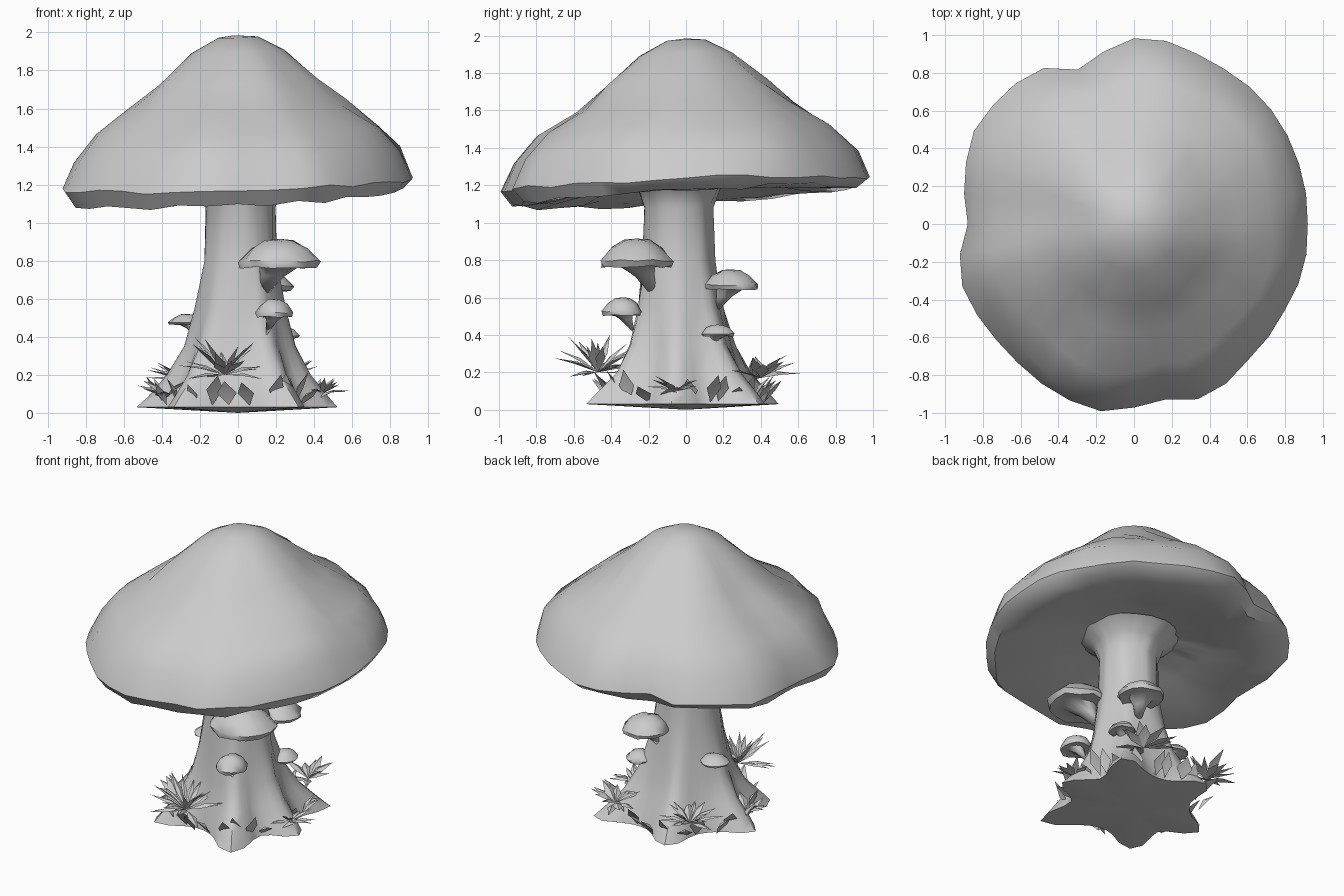
import bpy, bmesh, math, random
from mathutils import Vector

if "Cube" in bpy.data.objects:
    bpy.data.objects.remove(bpy.data.objects["Cube"])

random.seed(7)
grey = bpy.data.materials.new("plain_grey")
grey.diffuse_color = (0.6, 0.6, 0.6, 1)
grey.use_nodes = True
grey.node_tree.nodes["Principled BSDF"].inputs["Base Color"].default_value = grey.diffuse_color


def finish(name, bm, angle):
    """Turn a bmesh into a named, shaded object."""
    bmesh.ops.recalc_face_normals(bm, faces=bm.faces)
    me = bpy.data.meshes.new(name)
    bm.to_mesh(me)
    bm.free()
    me.materials.append(grey)
    ob = bpy.data.objects.new(name, me)
    bpy.context.collection.objects.link(ob)
    bpy.ops.object.select_all(action='DESELECT')
    ob.select_set(True)
    bpy.context.view_layer.objects.active = ob
    bpy.ops.object.shade_smooth_by_angle(angle=math.radians(angle))
    return ob


def loft(name, rings, start, end, angle=50):
    """Skin closed rings of points, closing both ends to a point."""
    bm = bmesh.new()
    vr = [[bm.verts.new(p) for p in ring] for ring in rings]
    n = len(vr[0])
    for a, b in zip(vr, vr[1:]):
        for i in range(n):
            j = (i + 1) % n
            bm.faces.new((a[i], a[j], b[j], b[i]))
    for ring, tip in ((vr[0], start), (vr[-1], end)):
        t = bm.verts.new(tip)
        for i in range(n):
            bm.faces.new((ring[i], ring[(i + 1) % n], t))
    return finish(name, bm, angle)


# ---- cap: uneven outline, bell profile, shallow hollow underneath
OUTLINE = [(0, .92), (20, .93), (45, .95), (65, .95), (87, 1.0), (110, .87), (122, .97),
           (150, .98), (180, .88), (196, .97), (225, .95), (259, 1.01), (279, .94),
           (293, 1.0), (310, .94), (330, .92), (345, .93), (360, .92)]


def outline(deg):
    for (a, ra), (b, rb) in zip(OUTLINE, OUTLINE[1:]):
        if a <= deg <= b:
            return ra + (rb - ra) * (deg - a) / (b - a)


PROFILE = [(.11, 1.975), (.26, 1.9), (.45, 1.74), (.6, 1.62), (.8, 1.49), (.93, 1.36),
           (1, 1.205), (.94, 1.14), (.75, 1.15), (.5, 1.2), (.32, 1.24)]
SEG = 36
rings = []
for k, (f, z) in enumerate(PROFILE):
    ring = []
    for i in range(SEG):
        deg = i * 360 / SEG
        a = math.radians(deg)
        r = f * (.95 + (outline(deg) - .95) * f)
        if 1 < k < 6:
            r += .012 * math.sin(5 * a + k) + random.uniform(-.01, .01)
        x, y = r * math.cos(a), r * math.sin(a)
        tilt = (.035 * x + .035 * y) if k < 7 else (.04 * x + .055 * y)
        dz = random.uniform(-.013, .013) if k > 1 else 0
        ring.append((x, y, z + tilt + dz))
    rings.append(ring)
loft("cap", rings, (-.02, 0, 1.985), (0, -.04, 1.26))

# ---- stem: slim neck flaring into root lobes (direction, reach)
ROOTS = [(-60, .26), (-130, .2), (180, .18), (112, .18), (45, .22), (-8, .16)]
STEM = [(.03, .36, 1), (.08, .35, .8), (.2, .3, .45), (.35, .262, .2), (.55, .225, .07),
        (.8, .192, 0), (1.08, .182, 0), (1.18, .22, 0), (1.25, .32, 0)]
rings = []
for z, r0, amp in STEM:
    ring = []
    for i in range(42):
        deg = i * 360 / 42
        r = r0
        for ang, reach in ROOTS:
            d = (deg - ang + 180) % 360 - 180
            r += amp * reach * math.exp(-(d / 15) ** 2)
        r += random.uniform(-.006, .006)
        a = math.radians(deg)
        ring.append((.012 + r * math.cos(a), -.04 * min(1, z * 1.5) + r * math.sin(a), z))
    rings.append(ring)
loft("stem", rings, (0, 0, 0), (0, -.04, 1.27))


# ---- small bracket caps growing from the stem, each with a stubby foot
def bracket(name, x, y, z, rx, ry, h, foot=.12):
    inward = Vector((-x, -.04 - y, 0)).normalized()
    rows = [(.35, h * .93), (.7, h * .65), (1, h * .12), (.93, -h * .12), (.5, -h * .05), (.28, -foot * .4)]
    rings = []
    for f, dz in rows:
        ring = []
        for i in range(14):
            a = i * math.tau / 14
            w = f * (1 + random.uniform(-.06, .06))
            s = inward * (.25 * rx if f == .28 else 0)
            ring.append((x + s.x + rx * w * math.cos(a), y + s.y + ry * w * math.sin(a),
                         z + dz + random.uniform(-.05, .05) * h))
        rings.append(ring)
    end = Vector((x, y, z - foot * 1.4)) + inward * rx * .8
    loft(name, rings, (x, y, z + h), end)


bracket("large_bracket", .22, -.265, .78, .22, .2, .135, .16)
bracket("low_bracket", .19, -.34, .515, .1, .11, .085, .08)
bracket("back_bracket", .14, .24, .655, .15, .15, .095, .12)
bracket("left_bracket", -.27, .07, .47, .095, .09, .05, .06)
bracket("right_bracket", .24, .17, .4, .085, .09, .055, .06)


# ---- leaves: thin pointed blades with a raised centre rib
def blade(bm, base, direction, length, width):
    d = Vector(direction).normalized()
    side = d.cross(Vector((0, 0, 1)))
    side = side.normalized() if side.length > .01 else Vector((1, 0, 0))
    up = side.cross(d)
    base = Vector(base)
    mid = base + d * length * .5
    pts = [base, mid + side * width / 2, base + d * length - up * length * .06, mid - side * width / 2]
    ring = [bm.verts.new(p) for p in pts]
    for off in (.22, .05):
        rib = bm.verts.new(mid + up * width * off)
        for i in range(4):
            bm.faces.new((ring[i], ring[(i + 1) % 4], rib))


def clump(name, centre, count, length, width, out, rise=(.15, 1.0)):
    bm = bmesh.new()
    outward = Vector((centre[0], centre[1], 0)).normalized() * out
    for i in range(count):
        a = i * math.tau / count + random.uniform(-.25, .25)
        d = Vector((math.cos(a), math.sin(a), random.uniform(*rise))) + outward
        blade(bm, centre, d, length * random.uniform(.75, 1.1), width * random.uniform(.7, 1.2))
    finish(name, bm, 25)


clump("front_grass", (-.07, -.47, .2), 26, .25, .05, .1, (-.1, 1.3))
clump("back_left_grass", (-.28, .36, .16), 16, .22, .055, .2)
clump("right_grass", (.44, -.06, .1), 14, .15, .05, .2)
clump("back_right_grass", (.26, .4, .17), 12, .22, .07, .15)
clump("left_grass", (-.38, -.12, .08), 10, .15, .06, .2)

# ---- broad leaves tucked between the roots
bm = bmesh.new()
for i in range(26):
    a = i * math.tau / 26 + random.uniform(-.1, .1)
    r = random.uniform(.36, .43)
    base = (r * math.cos(a), r * math.sin(a), .04)
    d = (math.cos(a + random.uniform(-.7, .7)) * .6, math.sin(a + random.uniform(-.7, .7)) * .6,
         random.uniform(.3, 1.4))
    blade(bm, base, d, random.uniform(.13, .2), random.uniform(.07, .11))
finish("base_leaves", bm, 25)
